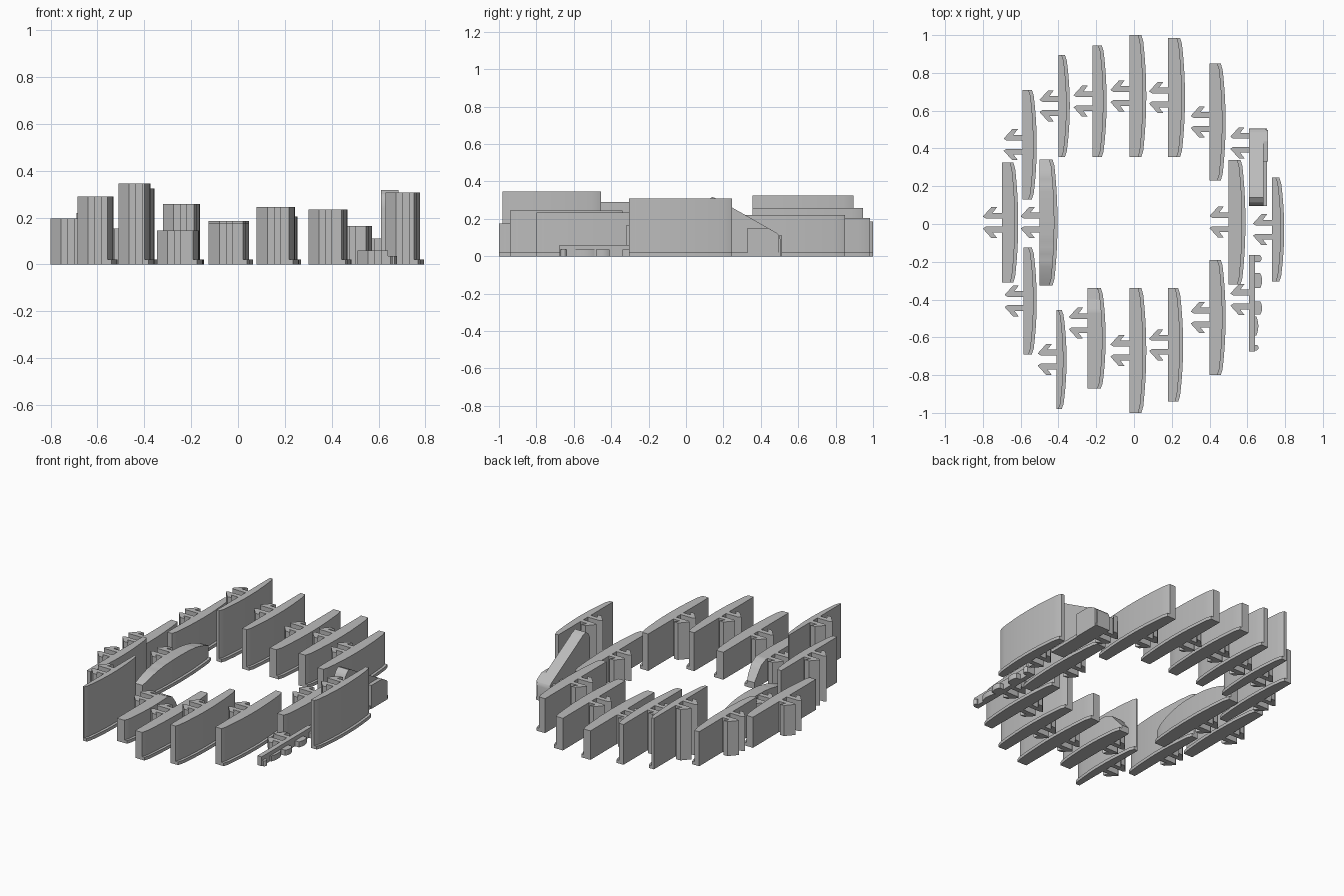
import bpy
import bmesh
import math

default_cube = bpy.data.objects.get("Cube")
if default_cube:
    bpy.data.objects.remove(default_cube, do_unlink=True)

grey = bpy.data.materials.new("plain_grey")
grey.use_nodes = True
colour = (0.5, 0.5, 0.5, 1)
grey.diffuse_color = colour
grey.node_tree.nodes["Principled BSDF"].inputs["Base Color"].default_value = colour

LIP_HEIGHT = 0.02
LIP_DEPTH = 0.017
STEPS = 20


def finish(name, bm):
    """Turn a bmesh into a grey object, smooth with sharp edges."""
    bmesh.ops.recalc_face_normals(bm, faces=bm.faces)
    mesh = bpy.data.meshes.new(name)
    bm.to_mesh(mesh)
    bm.free()
    mesh.materials.append(grey)
    mesh.shade_smooth()
    mesh.set_sharp_from_angle(angle=math.radians(30))
    obj = bpy.data.objects.new(name, mesh)
    bpy.context.collection.objects.link(obj)
    return obj


def height_at(profile, y):
    """Height of a (y, z) top line at y."""
    for (ya, za), (yb, zb) in zip(profile, profile[1:]):
        if y <= yb:
            return za + (zb - za) * (y - ya) / (yb - ya)
    return profile[-1][1]


def loft_wall(name, x, profile, outer, limit=None):
    """Wall along y with a flat back, a bowed front and a shaped top."""
    start, end = profile[0][0], profile[-1][0]
    stations = {start + (end - start) * i / STEPS for i in range(STEPS + 1)}
    stations = sorted(stations | {y for y, z in profile})
    bm = bmesh.new()
    rings = []
    for y in stations:
        top = height_at(profile, y)
        if limit:
            top = min(top, limit)
        t = (2 * y - start - end) / (end - start)
        front = x + outer(t)
        rings.append([bm.verts.new(p) for p in (
            (x, y, 0), (front, y, 0), (front, y, top), (x, y, top))])
    for a, b in zip(rings, rings[1:]):
        for i in range(4):
            j = (i + 1) % 4
            bm.faces.new((a[i], a[j], b[j], b[i]))
    bm.faces.new(rings[0])
    bm.faces.new(rings[-1])
    return finish(name, bm)


def prism(name, outline, height):
    """Upright prism from an xy outline."""
    bm = bmesh.new()
    face = bm.faces.new([bm.verts.new((px, py, 0)) for px, py in outline])
    result = bmesh.ops.extrude_face_region(bm, geom=[face])
    moved = [v for v in result["geom"] if isinstance(v, bmesh.types.BMVert)]
    bmesh.ops.translate(bm, verts=moved, vec=(0, 0, height))
    return finish(name, bm)


# Half-arrow outline of one snap hook, measured from the back of the wall
HOOK = [(0, .022), (-.085, .022), (-.1, .032), (-.055, .082),
        (-.025, .082), (-.048, .052), (0, .052)]


def clip(name, x, y, height):
    for side, sign in (("back", 1), ("front", -1)):
        prism(name + "_hook_" + side,
              [(x + px, y + sign * py) for px, py in HOOK], height)


def panel(name, x, width, profile, clip_y, clip_height):
    """Bowed wall with a lip at its foot and a pair of hooks behind."""
    body = width - LIP_DEPTH
    bow = 0.02

    def outer(t):
        return body - bow * t * t - (0.006 if abs(t) > 0.99 else 0)

    loft_wall(name, x, profile, outer)
    loft_wall(name + "_lip", x, profile,
              lambda t: outer(t) + LIP_DEPTH, LIP_HEIGHT)
    clip(name, x, clip_y, clip_height)


# Plain panels: name, back x, front end y, back end y, width, height
PANELS = [
    ("back_centre_panel", -.025, .355, 1, .09, .185),
    ("back_left_panel", .18, .355, .985, .09, .205),
    ("back_far_left_panel", .4, .23, .85, .085, .22),
    ("back_right_panel", -.22, .355, .945, .075, .257),
    ("back_far_right_panel", -.4, .355, .895, .06, .325),
    ("right_back_panel", -.59, .13, .71, .075, .22),
    ("right_outer_panel", -.7, -.31, .325, .087, .195),
    ("right_front_panel", -.585, -.69, -.125, .07, .29),
    ("front_far_right_panel", -.41, -.98, -.455, .053, .345),
    ("front_centre_panel", -.025, -1, -.34, .09, .175),
    ("front_left_panel", .18, -.94, -.34, .08, .245),
    ("front_far_left_panel", .4, -.8, -.19, .085, .235),
    ("left_inner_panel", .5, -.32, .34, .09, .165),
    ("left_outer_panel", .73, -.305, .245, .065, .308),
]
for name, x, front, back, width, height in PANELS:
    panel(name, x, width, [(front, height), (back, height)],
          (front + back) / 2, height)

# Arched panel
crown, drop, half, middle = .157, .065, .333, .008
arch = [(middle + half * i / 10, crown - drop * abs(i / 10) ** 2.5)
        for i in range(-10, 11)]
panel("arched_panel", -.5, .095, arch, middle, crown - .003)

# Panel with a falling end
panel("sloped_end_panel", -.245, .095,
      [(-.87, .145), (-.46, .145), (-.41, .125), (-.34, .04)], -.525, .145)

# Ramp panel with a rounded crest
crest = [(.095, .24), (.1, .275), (.115, .3), (.14, .317), (.17, .306),
         (.235, .267), (.485, .125), (.498, .112), (.505, .09)]
loft_wall("ramp_panel", .61, crest, lambda t: .075)
loft_wall("ramp_panel_foot", .61, [(.33, .15), (.44, .15)] + crest[-3:],
          lambda t: .1 if t < .9 else .09)
loft_wall("ramp_panel_lip", .61, crest, lambda t: .095, LIP_HEIGHT)
clip("ramp_panel", .61, .43, .11)

# Low notched rail
loft_wall("notched_rail", .61, [(-.675, .06), (-.165, .06)], lambda t: .03)
for i, (front, back, depth) in enumerate([
        (-.67, -.64, .05), (-.59, -.49, .048), (-.48, -.41, .068),
        (-.34, -.26, .068), (-.2, -.165, .066)]):
    loft_wall("rail_tooth_" + str(i), .61, [(front, .035), (back, .035)],
              lambda t: depth - .01 * t * t)
clip("notched_rail", .61, -.4, .06)
